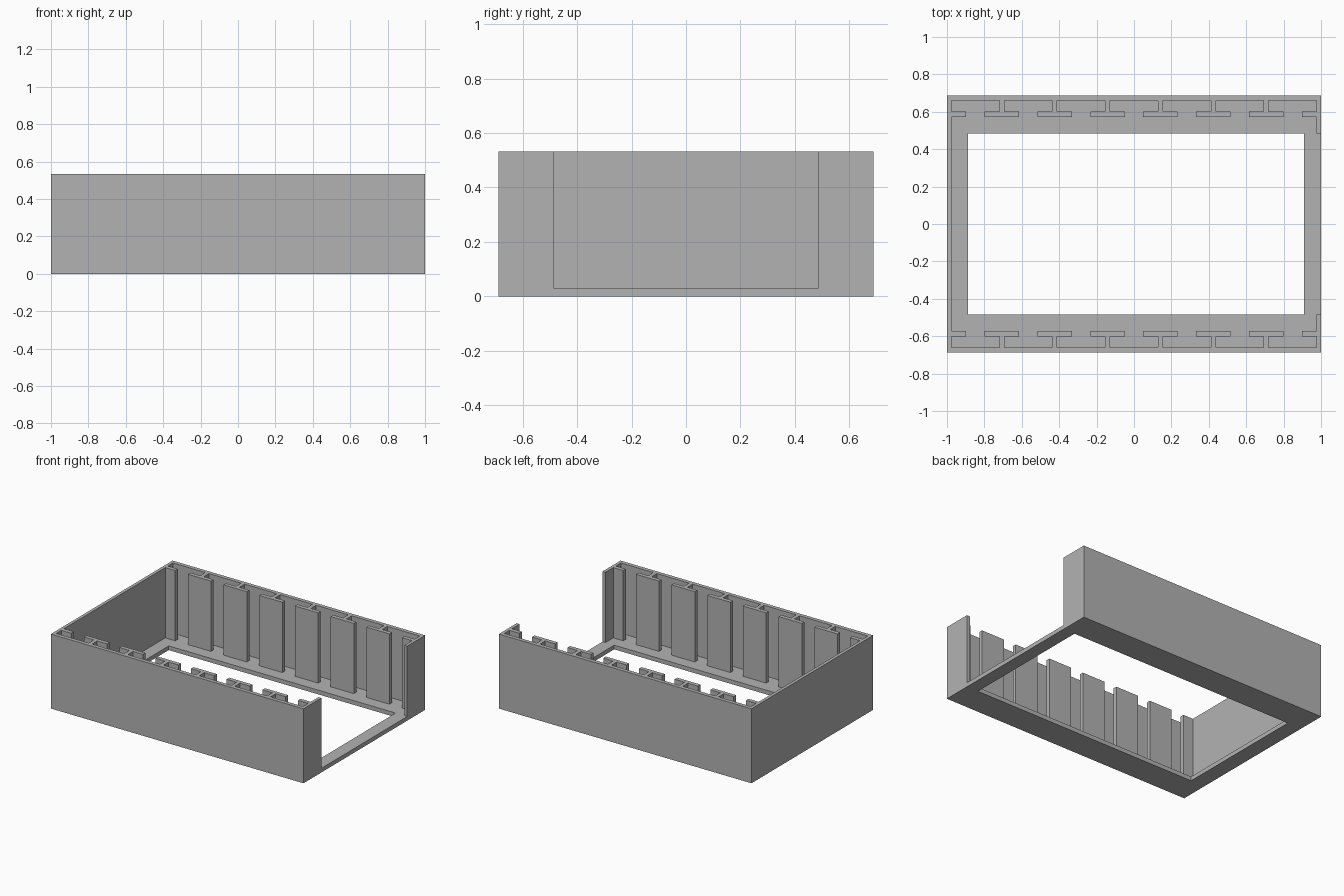
import bpy
import bmesh

cube = bpy.data.objects.get("Cube")
if cube:
    bpy.data.objects.remove(cube, do_unlink=True)

HALF_X, HALF_Y, TOP, FLOOR = 1.0, 0.688, 0.533, 0.03
IN_X, IN_Y = 0.977, 0.66        # inner faces of the walls
GAP_Y = 0.485                   # half width of the open end
CAP_BACK, CAP_FRONT = 0.602, 0.573
CAP_HALF, STEM_HALF, PITCH = 0.092, 0.0135, 0.2826

grey = bpy.data.materials.new("mid grey")
grey.use_nodes = True
colour = (0.45, 0.45, 0.45, 1)
grey.diffuse_color = colour
grey.node_tree.nodes["Principled BSDF"].inputs["Base Color"].default_value = colour


def prism(name, outline, z0, z1):
    """Extrude a plan outline from z0 to z1."""
    bm = bmesh.new()
    face = bm.faces.new([bm.verts.new((x, y, z0)) for x, y in outline])
    new = bmesh.ops.extrude_face_region(bm, geom=[face])["geom"]
    verts = [v for v in new if isinstance(v, bmesh.types.BMVert)]
    bmesh.ops.translate(bm, verts=verts, vec=(0, 0, z1 - z0))
    bmesh.ops.recalc_face_normals(bm, faces=bm.faces)
    mesh = bpy.data.meshes.new(name)
    bm.to_mesh(mesh)
    bm.free()
    mesh.materials.append(grey)
    ob = bpy.data.objects.new(name, mesh)
    bpy.context.collection.objects.link(ob)
    return ob


def rect(x0, x1, y0, y1):
    return [(x0, y0), (x1, y0), (x1, y1), (x0, y1)]


def cut(target, cutter):
    mod = target.modifiers.new(cutter.name, "BOOLEAN")
    mod.operation, mod.solver, mod.object = "DIFFERENCE", "EXACT", cutter
    bpy.context.view_layer.objects.active = target
    bpy.ops.object.modifier_apply(modifier=mod.name)
    bpy.data.objects.remove(cutter, do_unlink=True)


# Tray: solid block, hollowed with one open end, then the floor opening
tray = prism("tray", rect(-HALF_X, HALF_X, -HALF_Y, HALF_Y), 0, TOP)
cavity = [(-IN_X, -IN_Y), (IN_X, -IN_Y), (IN_X, -GAP_Y), (1.2, -GAP_Y),
          (1.2, GAP_Y), (IN_X, GAP_Y), (IN_X, IN_Y), (-IN_X, IN_Y)]
cut(tray, prism("cavity_cutter", cavity, FLOOR, 1))
cut(tray, prism("floor_cutter", rect(-0.888, 0.908, -GAP_Y, GAP_Y), -1, 0.3))

# T-shaped ribs along both long walls, with half caps in the corners
for side, label in ((-1, "front"), (1, "back")):
    for i in range(6):
        cx = (i - 2.5) * PITCH
        half = [(STEM_HALF, IN_Y), (STEM_HALF, CAP_BACK),
                (CAP_HALF, CAP_BACK), (CAP_HALF, CAP_FRONT)]
        tee = half + [(-x, y) for x, y in reversed(half)]
        prism(f"{label}_rib_{i + 1}", [(cx + x, side * y) for x, y in tee], FLOOR, TOP)
    for end, name in ((-1, "right"), (1, "left")):
        prism(f"{label}_{name}_corner_lip",
              rect(end * 0.898, end * IN_X, side * CAP_FRONT, side * CAP_BACK),
              FLOOR, TOP)
